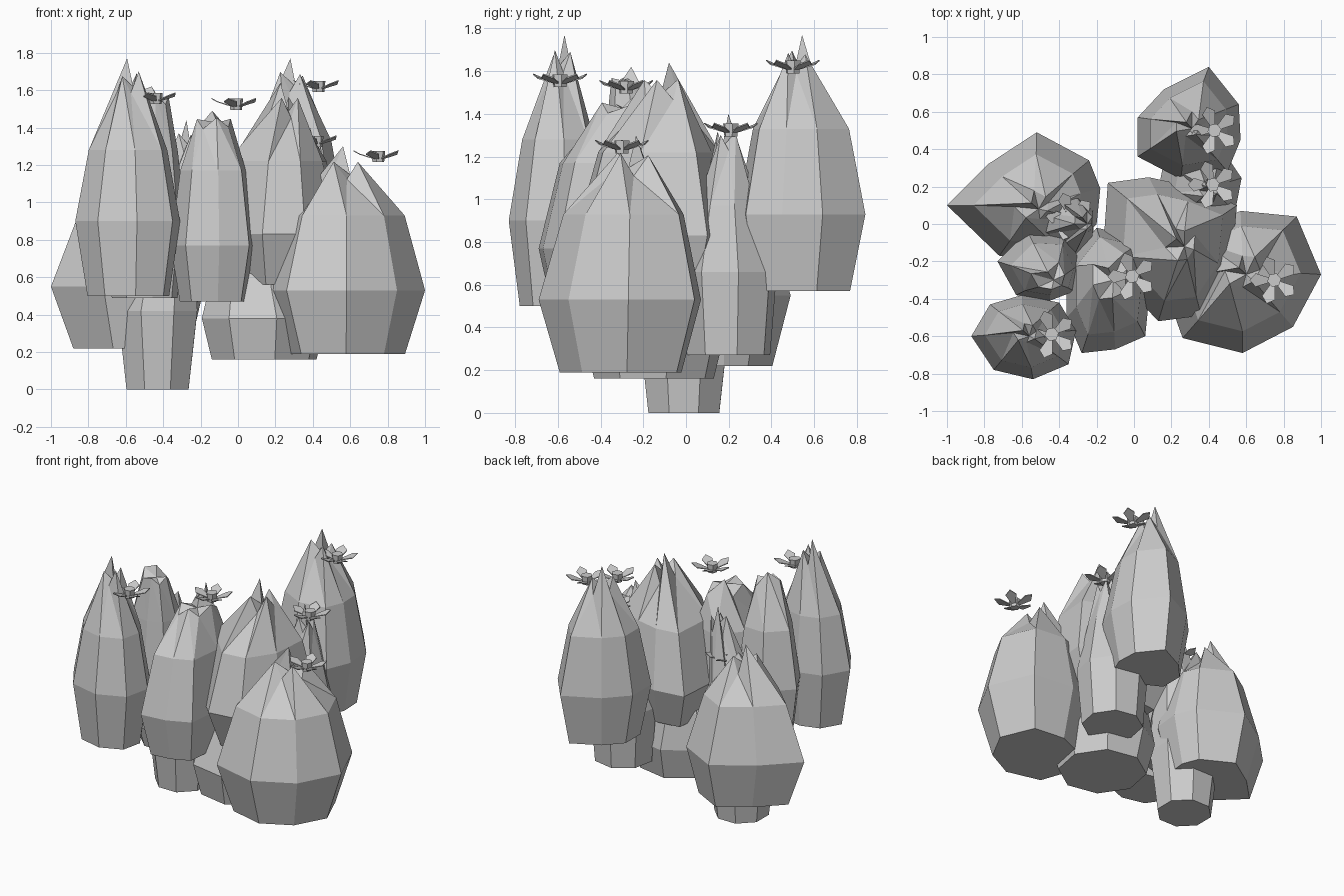
import bpy, bmesh, math, random
from mathutils import Vector

if "Cube" in bpy.data.objects:
    bpy.data.objects.remove(bpy.data.objects["Cube"])

random.seed(4)
grey = bpy.data.materials.new("grey")
grey.diffuse_color = (0.6, 0.6, 0.6, 1)
grey.use_nodes = True
grey.node_tree.nodes["Principled BSDF"].inputs["Base Color"].default_value = grey.diffuse_color


def finish(name, bm):
    bmesh.ops.recalc_face_normals(bm, faces=bm.faces)
    me = bpy.data.meshes.new(name)
    bm.to_mesh(me)
    bm.free()
    me.materials.append(grey)
    bpy.context.collection.objects.link(bpy.data.objects.new(name, me))


def circle(cx, cy, r, n=8, a0=0.2):
    return [(cx + r * math.cos(a0 + 2 * math.pi * i / n),
             cy + r * math.sin(a0 + 2 * math.pi * i / n)) for i in range(n)]


def pod(name, outline, zs, tip, low=0.78, high=0.75, crown=0.22, notch=0.17, lean=0.3):
    """Faceted pod: base, widest ring, shoulder, jagged crown; zs = three ring heights."""
    bm = bmesh.new()
    n = len(outline)
    c = sum((Vector(p) for p in outline), Vector((0, 0))) / n
    top = Vector(tip[:2])
    near = max(range(n), key=lambda i: (Vector(outline[i]) - c).dot(Vector((-0.5, 0.6))))
    rings = []
    for k, (s, z) in enumerate(zip((low, 1, high, crown), (*zs, tip[2]))):
        centre = c.lerp(top, (0, 0, lean, 1)[k])
        ring = []
        for i, p in enumerate(outline):
            q = centre + (Vector(p) - c) * s
            h = z
            if k == 3:                      # alternating spikes and notches
                j = (i - near) % n
                h -= 0 if j == 0 else notch * (1, .4)[j % 2 == 0] + random.uniform(0, .03)
                if j == 0:
                    q = centre.lerp(q, 0.3)
            ring.append(bm.verts.new((q.x, q.y, h)))
        rings.append(ring)
    bm.faces.new(rings[0])
    for a, b in zip(rings, rings[1:]):
        for i in range(n):
            j = (i + 1) % n
            bm.faces.new((a[i], a[j], b[j]))
            bm.faces.new((a[i], b[j], b[i]))
    dip = bm.verts.new((top.x + 0.02, top.y - 0.02, tip[2] - notch * 0.9))
    for i in range(n):
        bm.faces.new((rings[3][i], rings[3][(i + 1) % n], dip))
    finish(name, bm)


def flower(name, x, y, z):
    """Small hexagonal cup with five upturned petals."""
    bm = bmesh.new()
    rings = [[bm.verts.new((x + px, y + py, z + h)) for px, py in circle(0, 0, r, 6)]
             for r, h in ((0.032, -0.03), (0.038, 0.03))]
    bm.faces.new(rings[0])
    bm.faces.new(rings[1])
    for i in range(6):
        j = (i + 1) % 6
        bm.faces.new((rings[0][i], rings[0][j], rings[1][j], rings[1][i]))
    for k in range(5):
        a = math.pi + k * 2 * math.pi / 5
        ca, sa = math.cos(a), math.sin(a)
        shape = [(0.03, -.014, -.012), (0.1, -.036, .01), (0.132, 0, .028),
                 (0.1, .036, .01), (0.03, .014, -.012)]
        layers = [[bm.verts.new((x + u * ca - v * sa, y + u * sa + v * ca, z + w + t))
                   for u, v, w in shape] for t in (0, 0.006)]
        bm.faces.new(layers[0])
        bm.faces.new(layers[1])
        for i in range(5):
            j = (i + 1) % 5
            bm.faces.new((layers[0][i], layers[0][j], layers[1][j], layers[1][i]))
    finish(name, bm)


# tall outer pods
pod("front_left_pod", [(-.87, -.6), (-.77, -.43), (-.6, -.38), (-.4, -.42), (-.31, -.57),
                       (-.35, -.75), (-.54, -.83), (-.75, -.78)],
    (.5, .9, 1.28), (-.58, -.58, 1.77))
pod("back_right_pod", [(.4, .84), (.56, .64), (.57, .45), (.5, .28), (.25, .24),
                       (.02, .36), (.02, .57), (.16, .72)],
    (.57, .93, 1.33), (.29, .53, 1.77))
pod("left_pod", [(-.73, -.2), (-.57, -.04), (-.36, -.05), (-.28, -.22), (-.32, -.36),
                 (-.45, -.41), (-.63, -.38)],
    (.49, .88, 1.27), (-.45, -.28, 1.62), crown=.4, notch=.07)

# broad low pods
pod("back_left_pod", [(-1, .1), (-.78, .32), (-.52, .49), (-.24, .34), (-.18, .19),
                      (-.2, 0), (-.38, -.2), (-.72, -.17)],
    (.22, .55, .92), (-.53, .1, 1.27), low=.76, high=.7)
pod("right_pod", [(1, -.27), (.85, -.55), (.58, -.69), (.26, -.61), (.15, -.3),
                  (.3, -.05), (.57, .07), (.87, .04)],
    (.19, .53, .93), (.58, -.25, 1.3), low=.75, high=.74)

# inner pods
pod("front_pod", [(.06, -.6), (-.1, -.67), (-.28, -.69), (-.36, -.5), (-.36, -.22),
                  (-.2, -.02), (.05, -.08), (.09, -.3)],
    (.47, .77, 1.17), (-.13, -.28, 1.49), crown=.4, notch=.07, high=.78)
pod("centre_pod", [(.13, -.52), (.36, -.49), (.52, -.25), (.55, .1), (.3, .2),
                   (.08, .25), (-.14, .22), (-.17, -.2)],
    (.56, .83, 1.22), (.25, -.1, 1.64), low=.74, high=.74)
pod("back_pod", circle(.35, .2, .23), (.27, .66, .97), (.4, .19, 1.4),
    low=.86, high=.66)
pod("base_pod", circle(.14, -.15, .34), (.16, .38, .62), (.05, -.05, .9), low=.84)
pod("stem_pod", circle(-.43, -.01, .23, 8, .39), (0, .42, .85), (-.27, .02, 1.44), low=.78)

# blossoms
for name, pos in {"front_left_flower": (-.44, -.59, 1.555),
                  "front_flower": (-.01, -.28, 1.525),
                  "back_right_flower": (.43, .5, 1.62),
                  "back_flower": (.42, .21, 1.325),
                  "right_flower": (.75, -.3, 1.245),
                  "left_flower": (-.34, .04, 1.1)}.items():
    flower(name, *pos)
